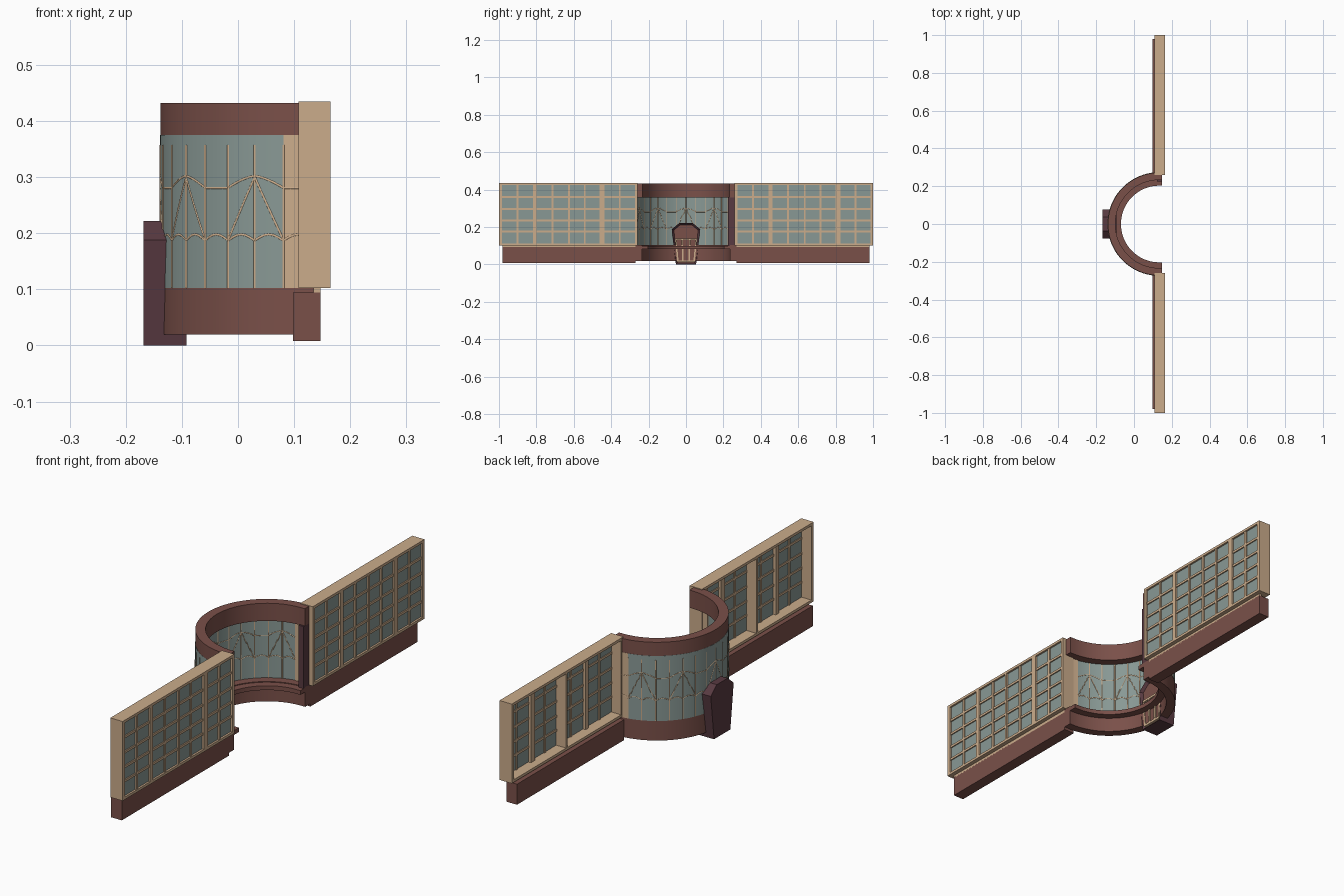
import bpy, bmesh
from math import sin, cos, radians, pi

if "Cube" in bpy.data.objects:
    bpy.data.objects.remove(bpy.data.objects["Cube"])

def mat(name, rgb):
    m = bpy.data.materials.new(name)
    lin = [((c / 255 + 0.055) / 1.055) ** 2.4 for c in rgb]
    m.diffuse_color = (*lin, 1)
    m.use_nodes = True
    m.node_tree.nodes["Principled BSDF"].inputs["Base Color"].default_value = m.diffuse_color
    return m

TAN = mat("tan_wood", (203, 172, 139))
RED = mat("red_brick", (122, 80, 73))
GLASS = mat("grey_glass", (137, 153, 149))
DARK = mat("dark_plum", (88, 58, 65))

def finish(bm, name, *mats):
    bmesh.ops.recalc_face_normals(bm, faces=bm.faces)
    me = bpy.data.meshes.new(name)
    bm.to_mesh(me)
    bm.free()
    for m in mats:
        me.materials.append(m)
    ob = bpy.data.objects.new(name, me)
    bpy.context.collection.objects.link(ob)
    return ob

def boxes(name, m, items):
    """One object from (x0, x1, y0, y1, z0, z1) boxes."""
    bm = bmesh.new()
    for x0, x1, y0, y1, z0, z1 in items:
        for v in bmesh.ops.create_cube(bm, size=1)["verts"]:
            v.co = ((x0 + x1) / 2 + v.co.x * (x1 - x0),
                    (y0 + y1) / 2 + v.co.y * (y1 - y0),
                    (z0 + z1) / 2 + v.co.z * (z1 - z0))
    return finish(bm, name, m)

CX, END = 0.134, 0.147   # centre of the half round, x of its open ends

def on_arc(r, deg, z):
    """Angle 0 points to -x, +90 to +y."""
    a = radians(deg)
    return (CX - r * cos(a), r * sin(a), z)

def arc(name, m, r0, r1, z0, z1, a0=-90, a1=90, n=64, tails=True):
    """Curved wall with rectangular section, with straight tails to END."""
    angles = [a0 + (a1 - a0) * i / n for i in range(n + 1)]
    section = ((r0, z0), (r1, z0), (r1, z1), (r0, z1))
    rows = [[on_arc(r, a, z) for r, z in section] for a in angles]
    if tails and a0 <= -90:
        rows.insert(0, [(END, y, z) for x, y, z in rows[0]])
    if tails and a1 >= 90:
        rows.append([(END, y, z) for x, y, z in rows[-1]])
    bm = bmesh.new()
    vs = [[bm.verts.new(p) for p in row] for row in rows]
    for p, q in zip(vs, vs[1:]):
        for k in range(4):
            bm.faces.new((p[k], p[k - 1], q[k - 1], q[k]))
    bm.faces.new(vs[0])
    bm.faces.new(vs[-1])
    ob = finish(bm, name, m)
    bpy.ops.object.select_all(action='DESELECT')
    ob.select_set(True)
    bpy.context.view_layer.objects.active = ob
    bpy.ops.object.shade_smooth_by_angle(angle=radians(30))
    return ob

# Straight wings: the second is a shifted copy of the first
GROUPS = ((.275, .442), (.462, .630), (.640, .798), (.825, .987))
ROWS = (.361, .297, .236, .177)
X0, X1, Z0, Z1 = .108, .165, .102, .435
for side, s in (("north", 0), ("south", -1.26)):
    frame = [(X0, X1, .26 + s, 1 + s, Z1 - .011, Z1), (X0, X1, .26 + s, 1 + s, Z0, Z0 + .011),
             (X0, X1, .26 + s, .275 + s, Z0, Z1), (X0, X1, .987 + s, 1 + s, Z0, Z1)]
    for i in range(3):
        depth = X0 if i == 1 else .142
        frame.append((depth, X1, GROUPS[i][1] + s, GROUPS[i + 1][0] + s, Z0, Z1))
    boxes(side + "_wing_frame", TAN, frame)
    bars = []
    for a, b in GROUPS:
        mid = (a + b) / 2 + s
        bars.append((.150, .163, mid - .005, mid + .005, Z0, Z1))
        bars += [(.151, .162, a + s, b + s, z - .005, z + .005) for z in ROWS]
    boxes(side + "_wing_glazing_bars", TAN, bars)
    boxes(side + "_wing_glass", GLASS, [(.154, .157, .262 + s, .998 + s, Z0 + .004, Z1 - .004)])
    e = (.27, .98) if s == 0 else (-.98, -.27)
    boxes(side + "_wing_base", RED, [(.098, .147, *e, .008, .094)])
    boxes(side + "_wing_sill", TAN, [(.135, .147, e[0], e[1], .09, .104)])

# Half-round bay
arc("bay_base", RED, .235, .272, .02, .103)
arc("bay_inner_ledge", RED, .203, .236, .082, .100)
arc("bay_top_ring", RED, .233, .272, .358, .432)
arc("bay_glass", GLASS, .2695, .2726, .102, .375, -78.75, 78.75, 56)
arc("bay_end_panel_south", TAN, .266, .2726, .102, .375, -90, -78.75, 4)
arc("bay_end_panel_north", TAN, .266, .2726, .102, .375, 78.75, 90, 4)
boxes("bay_end_post", DARK, [(.122, .147, .225, .262, .10, .36)])

# Curved glazing bars: verticals, fans and scallops
STEP, R = 11.25, .271
paths = []
for i in range(-8, 9):
    paths.append([on_arc(R, i * STEP, .102), on_arc(R, i * STEP, .357)])
for i in range(-8, 8):
    fan = [i + t / 6 for t in range(7)]
    paths.append([on_arc(R, a * STEP, .187 + .011 * sin(pi * (a - i))) for a in fan])
    upper = []
    for a in fan:
        d = abs((a + 1.5) % 3 - 1.5)           # steps to nearest fan centre
        z = .281 + (.021 * (1 - d ** 1.5) if d < 1 else 0)
        upper.append(on_arc(R, a * STEP, z))
    paths.append(upper)
for c in (-6, -3, 0, 3, 6):
    for s in (-1, 1):
        paths.append([on_arc(R, (c + s * t / 4) * STEP, .300 - .112 * t / 4) for t in range(5)])
cu = bpy.data.curves.new("bay_glazing_bars", 'CURVE')
cu.dimensions = '3D'
cu.bevel_depth = .0033
cu.bevel_resolution = 0
cu.use_fill_caps = True
cu.materials.append(TAN)
for pts in paths:
    sp = cu.splines.new('POLY')
    sp.points.add(len(pts) - 1)
    for p, co in zip(sp.points, pts):
        p.co = (*co, 1)
ob = bpy.data.objects.new("bay_glazing_bars", cu)
bpy.context.collection.objects.link(ob)
bpy.ops.object.select_all(action='DESELECT')
ob.select_set(True)
bpy.context.view_layer.objects.active = ob
bpy.ops.object.convert(target='MESH')

# Tapered entrance porch passing through the bay, red recess on the inside
half = ((.054, 0), (.076, .188), (.036, .222))
outline = list(half) + [(-y, z) for y, z in reversed(half)]
bm = bmesh.new()
back = bm.faces.new([bm.verts.new((-.168, y, z)) for y, z in outline])
ext = bmesh.ops.extrude_face_region(bm, geom=[back])["geom"]
bmesh.ops.translate(bm, vec=(.076, 0, 0), verts=[v for v in ext if isinstance(v, bmesh.types.BMVert)])
if back.is_valid and len(bm.faces) == 7:
    bm.faces.new([bm.verts.new((-.168, y, z)) for y, z in outline])
bmesh.ops.remove_doubles(bm, verts=bm.verts, dist=1e-5)
bmesh.ops.recalc_face_normals(bm, faces=bm.faces)
inner = max(bm.faces, key=lambda f: f.calc_center_median().x)
bmesh.ops.inset_individual(bm, faces=[inner], thickness=.012)
for v in inner.verts:
    v.co.x -= .012
inner.material_index = 1
finish(bm, "entrance_porch", DARK, RED)

# Door frame inside the porch
boxes("door_frame", TAN, [(-.105, -.094, -.058, .058, .130, .140),
                          (-.105, -.094, -.045, .045, .012, .022)])
bm = bmesh.new()
for yb, yt in ((-.043, -.055), (-.016, -.020), (.016, .020), (.043, .055)):
    for v in bmesh.ops.create_cube(bm, size=1)["verts"]:
        top = v.co.z > 0
        v.co = (-.0995 + v.co.x * .010, (yt if top else yb) + v.co.y * .008, .135 if top else .014)
finish(bm, "door_posts", TAN)
